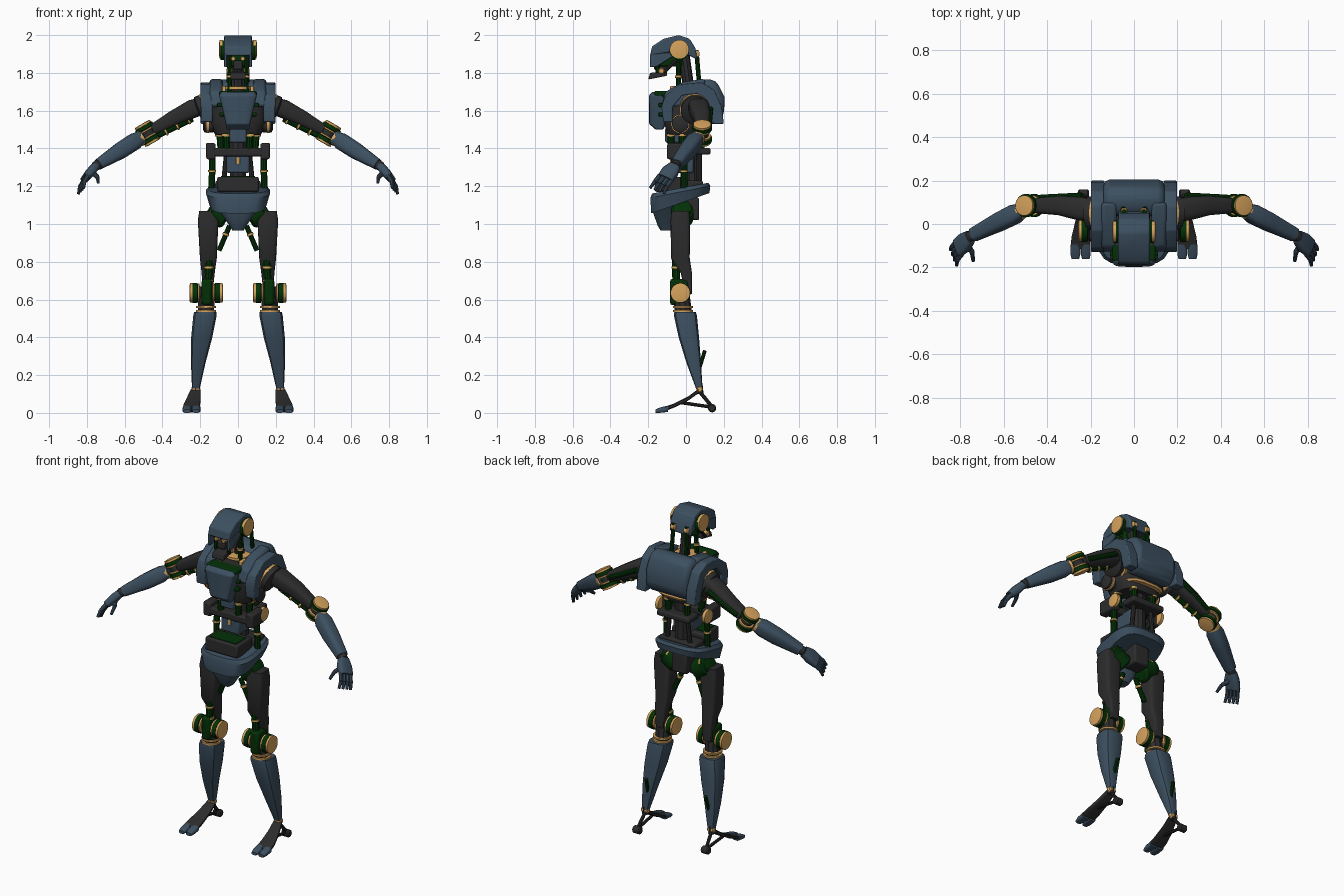
import bpy, bmesh, math
from mathutils import Vector

cube = bpy.data.objects.get("Cube")
if cube:
    bpy.data.objects.remove(cube, do_unlink=True)


def material(name, colour):
    mat = bpy.data.materials.new(name)
    mat.use_nodes = True
    mat.diffuse_color = (*colour, 1)
    shader = next(n for n in mat.node_tree.nodes if n.type == "BSDF_PRINCIPLED")
    shader.inputs["Base Color"].default_value = (*colour, 1)
    shader.inputs["Roughness"].default_value = 0.6
    return mat


SLATE = material("slate blue", (0.045, 0.078, 0.115))
CHARCOAL = material("charcoal", (0.026, 0.025, 0.025))
GREEN = material("dark green", (0.001, 0.03, 0.002))
GOLD = material("gold", (0.68, 0.37, 0.11))
parts = []


def finish(name, bm, mat, mirror=False, bevel=0):
    """Turn a bmesh into an object, with optional bevel and left/right mirror."""
    bmesh.ops.recalc_face_normals(bm, faces=bm.faces)
    mesh = bpy.data.meshes.new(name)
    bm.to_mesh(mesh)
    bm.free()
    mesh.materials.append(mat)
    obj = bpy.data.objects.new(name, mesh)
    bpy.context.collection.objects.link(obj)
    if bevel:
        mod = obj.modifiers.new("Bevel", "BEVEL")
        mod.width, mod.segments, mod.limit_method = bevel, 2, "ANGLE"
    if mirror:
        obj.modifiers.new("Mirror", "MIRROR").use_mirror_merge = False
    parts.append(obj)


def loft(name, mat, rings, mirror=False, sides=16, square=1.0, axis=None, bevel=0):
    """Skin rings of (x, y, z, half width, half depth, optional slope along y)."""
    along = Vector(axis) if axis else Vector(rings[-1][:3]) - Vector(rings[0][:3])
    along.normalize()
    hint = Vector((0, 1, 0)) if abs(along.y) < 0.9 else Vector((0, 0, 1))
    wide = along.cross(hint).normalized()
    deep = wide.cross(along)
    bm = bmesh.new()
    loops = []
    for x, y, z, a, b, *slope in rings:
        loop = []
        for i in range(sides):
            t = math.tau * (i + 0.5) / sides
            c, s = math.cos(t), math.sin(t)
            c, s = math.copysign(abs(c) ** square, c), math.copysign(abs(s) ** square, s)
            p = Vector((x, y, z)) + wide * (a * c) + deep * (b * s)
            p.z += (slope[0] if slope else 0) * (p.y - y)
            loop.append(bm.verts.new(p))
        loops.append(loop)
    for low, high in zip(loops, loops[1:]):
        for i in range(sides):
            j = (i + 1) % sides
            bm.faces.new((low[i], low[j], high[j], high[i]))
    bm.faces.new(loops[0])
    bm.faces.new(loops[-1])
    finish(name, bm, mat, mirror, bevel)


def rod(name, mat, start, end, radius, tip=None, mirror=True, sides=10):
    tip = tip or radius
    loft(name, mat, [(*start, radius, radius), (*end, tip, tip)], mirror, sides)


def drum(name, mat, centre, axis, radius, height, mirror=True):
    """Short cylinder with softly domed ends."""
    c, d = Vector(centre), Vector(axis).normalized() * height / 2
    steps = ((-1, 0.7), (-0.75, 1), (0.75, 1), (1, 0.7))
    loft(name, mat, [(*(c + d * k), radius * r, radius * r) for k, r in steps], mirror, 20)


def box(name, mat, centre, size, mirror=False, bevel=0.01):
    bm = bmesh.new()
    bmesh.ops.create_cube(bm, size=1)
    for v in bm.verts:
        v.co = Vector(c + s * k for c, s, k in zip(centre, size, v.co))
    finish(name, bm, mat, mirror, bevel)


def prism(name, mat, profile, x0, x1, mirror=False, bevel=0.01):
    """Extrude a side outline of (y, z) points from x0 to x1."""
    bm = bmesh.new()
    face = bm.faces.new([bm.verts.new((x0, y, z)) for y, z in profile])
    out = bmesh.ops.extrude_face_region(bm, geom=[face])
    for v in out["geom"]:
        if isinstance(v, bmesh.types.BMVert):
            v.co.x = x1
    finish(name, bm, mat, mirror, bevel)


# Head: helmet dome, cheek guards, ear discs
prism("helmet", SLATE, [(-.19, 1.89), (-.18, 1.94), (-.12, 1.98), (-.04, 2), (.02, 1.98),
      (.05, 1.93), (.06, 1.87), (.02, 1.89), (-.08, 1.91)], -.073, .073, bevel=.008)
prism("cheek_guard", SLATE, [(-.19, 1.9), (-.19, 1.83), (-.16, 1.83), (-.08, 1.88),
      (-.05, 1.91)], .058, .073, mirror=True, bevel=.004)
drum("ear_mount", GREEN, (.08, -.035, 1.92), (1, 0, 0), .052, .03)
drum("ear_disc", GOLD, (.09, -.035, 1.925), (1, 0, 0), .05, .02)

# Face mechanics and jaw
box("face_core", GREEN, (0, -.08, 1.87), (.1, .12, .07))
box("muzzle", CHARCOAL, (0, -.13, 1.84), (.05, .08, .05))
prism("jaw", CHARCOAL, [(-.2, 1.765), (-.19, 1.8), (-.1, 1.81), (-.1, 1.785)], -.04, .04,
      bevel=.005)
rod("jaw_strut", CHARCOAL, (.05, -.12, 1.8), (.05, -.05, 1.87), .009)
drum("eye", GOLD, (.025, -.165, 1.875), (0, 1, 0), .013, .03)
rod("cheek_piston", GREEN, (.045, -.15, 1.8), (.045, -.15, 1.9), .012)
drum("jaw_pivot", GOLD, (.045, -.13, 1.81), (1, 0, 0), .017, .03)

# Neck
rod("neck_column", CHARCOAL, (0, .02, 1.68), (0, -.01, 1.89), .03, mirror=False)
rod("neck_piston", GREEN, (.045, -.04, 1.7), (.04, -.04, 1.88), .013)
rod("rear_neck_piston", GREEN, (.05, .07, 1.74), (.045, .055, 1.92), .012)
drum("rear_neck_joint", GOLD, (.045, .055, 1.9), (1, 0, 0), .018, .03)
drum("neck_collar", GOLD, (.043, -.04, 1.78), (0, 0, 1), .018, .015)
drum("neck_ring", GOLD, (0, 0, 1.72), (0, 0, 1), .07, .02, mirror=False)
box("neck_clip", GOLD, (.075, -.06, 1.715), (.02, .05, .03), mirror=True, bevel=.004)

# Chest core, breastplate, collar and back shell
loft("chest_core", CHARCOAL, [(0, 0, 1.47, .12, .1), (0, 0, 1.54, .16, .12),
     (0, .01, 1.7, .14, .12)], square=.6)
loft("breastplate", SLATE, [(0, -.14, 1.5, .06, .02), (0, -.15, 1.53, .065, .045),
     (0, -.155, 1.68, .1, .042), (0, -.145, 1.7, .09, .035)], square=.4, bevel=.004)
box("breastplate_rim", GREEN, (0, -.13, 1.69), (.2, .08, .03))
prism("collar", SLATE, [(-.13, 1.62), (-.11, 1.7), (-.02, 1.75), (.1, 1.77), (.1, 1.62)],
      .08, .15, mirror=True, bevel=.015)
prism("back_shell", SLATE, [(.03, 1.73), (.09, 1.77), (.16, 1.76), (.205, 1.67),
      (.2, 1.57), (.15, 1.52), (.08, 1.55)], -.14, .14, bevel=.028)
loft("chest_lower_rim", GOLD, [(0, .02, 1.5, .12, .115), (0, .02, 1.512, .135, .12)],
     square=.6)
for z, half in ((1.58, .09), (1.63, .1)):
    box("rib_bar", GREEN, (0, -.13, z), (half * 2.2, .03, .02), bevel=.004)

# Shoulders
prism("shoulder_pad", SLATE, [(-.12, 1.54), (-.13, 1.62), (-.11, 1.68), (-.03, 1.74),
      (.08, 1.75), (.15, 1.71), (.19, 1.62), (.2, 1.53), (.14, 1.53), (.12, 1.62),
      (.06, 1.69), (-.02, 1.68), (-.07, 1.62), (-.07, 1.54)], .135, .198, mirror=True,
      bevel=.006)
drum("shoulder_ring", GOLD, (.165, .05, 1.61), (1, 0, -.4), .085, .03)
drum("shoulder_joint", CHARCOAL, (.18, .05, 1.61), (1, 0, -.4), .078, .07)
drum("chest_side_joint", CHARCOAL, (.155, -.03, 1.53), (1, 0, 0), .045, .06)
drum("chest_side_ring", GOLD, (.16, -.03, 1.53), (1, 0, 0), .05, .015)

# Arms
loft("upper_arm", CHARCOAL, [(.16, .06, 1.635, .045, .05), (.24, .07, 1.61, .05, .055),
     (.34, .085, 1.56, .042, .045), (.45, .085, 1.5, .03, .035)], mirror=True, square=.6)
rod("arm_piston", GREEN, (.24, .06, 1.555), (.43, .07, 1.465), .015)
rod("rear_arm_piston", GREEN, (.24, .13, 1.61), (.43, .12, 1.51), .015)
for x in (.26, .32, .38, .43):
    drum("arm_piston_collar", GOLD, (x, .065, 1.676 - x / 2), (.19, 0, -.1), .019, .012)
elbow, tilt = Vector((.478, .085, 1.48)), Vector((.5, 0, .86))
drum("elbow_core", CHARCOAL, elbow, tilt, .035, .1)
for side in (-1, 1):
    drum("elbow_ring", GOLD, elbow + tilt * .018 * side, tilt, .047, .01)
    drum("elbow_plate", GREEN, elbow + tilt * .035 * side, tilt, .053, .025)
    drum("elbow_cap", GOLD, elbow + tilt * .05 * side, tilt, .047, .018)
drum("forearm_ring", GOLD, (.52, .062, 1.452), (.24, -.12, -.15), .04, .02)
loft("forearm", SLATE, [(.51, .065, 1.46, .033, .033), (.55, .045, 1.435, .046, .045),
     (.62, .01, 1.39, .045, .043), (.74, -.05, 1.315, .029, .032)], mirror=True, square=.65)
drum("wrist", CHARCOAL, (.748, -.055, 1.31), (.24, -.12, -.16), .026, .03)

# Hands
loft("palm", SLATE, [(.755, -.06, 1.305, .022, .032), (.78, -.085, 1.275, .025, .046),
     (.81, -.11, 1.24, .02, .044)], mirror=True, square=.6)
spread = Vector((.33, .87, -.36))
for k in (-1.5, -.5, .5, 1.5):
    root = Vector((.805, -.108, 1.245)) + spread * k * .024
    bend = root + Vector((.02, -.026, -.034))
    end = bend + Vector((.006, -.02, -.036)) + spread * k * .004
    rod("finger_base", SLATE, root, bend, .012, .011, sides=8)
    rod("finger_tip", SLATE, bend, end, .011, .008, sides=8)
rod("thumb_base", SLATE, (.77, -.09, 1.27), (.745, -.13, 1.25), .015, .012)
rod("thumb_tip", SLATE, (.745, -.13, 1.25), (.74, -.17, 1.22), .011, .008)

# Abdomen and waist
rod("spine", CHARCOAL, (0, .03, 1.15), (0, .03, 1.5), .045, mirror=False)
box("belly_block", SLATE, (0, -.02, 1.32), (.12, .12, .1))
box("belly_clip", GOLD, (0, -.08, 1.335), (.02, .01, .035), bevel=.002)
box("upper_belly", SLATE, (0, -.07, 1.47), (.09, .08, .08))
for x, y in ((.065, -.08), (.1, -.02), (.07, .08)):
    rod("belly_piston", GREEN, (x * .9, y, 1.39), (x, y, 1.52), .019)
    drum("belly_piston_collar", GOLD, (x, y, 1.47), (0, 0, 1), .023, .015)
box("waist_bar", CHARCOAL, (0, -.06, 1.38), (.3, .08, .045))
box("rear_waist_bar", CHARCOAL, (0, .08, 1.385), (.22, .1, .035))
box("waist_end", CHARCOAL, (.143, -.04, 1.385), (.05, .12, .085), mirror=True)
drum("waist_disc", GOLD, (.158, .02, 1.39), (1, 0, 0), .04, .025)
rod("waist_piston", GREEN, (.14, -.01, 1.18), (.135, -.01, 1.35), .018)
rod("waist_shaft", CHARCOAL, (.08, .07, 1.18), (.06, .07, 1.38), .014)
drum("waist_piston_collar", GOLD, (.138, -.01, 1.28), (0, 0, 1), .022, .012)

# Pelvis
box("pelvis_box", CHARCOAL, (0, -.09, 1.21), (.22, .15, .08))
box("pelvis_panel", GREEN, (0, -.1, 1.25), (.18, .1, .008), bevel=.002)
box("rear_pelvis_box", CHARCOAL, (0, .04, 1.2), (.24, .1, .06))
loft("pelvis_ring", SLATE, [(0, -.03, 1.19, .155, .15, .19), (0, -.03, 1.17, .17, .16, .2),
     (0, -.03, 1.11, .15, .155, .35)], axis=(0, 0, 1), square=.6, sides=20)
loft("crotch_shield", SLATE, [(0, -.11, 1.12, .14, .07), (0, -.11, 1.06, .095, .065),
     (0, -.1, .99, .045, .05), (0, -.1, .965, .03, .035)], axis=(0, 0, 1), square=.6)
box("tail_block", CHARCOAL, (0, .02, 1.08), (.1, .1, .12))

# Hips
drum("hip_ball", GREEN, (.1, -.02, 1.05), (1, 0, .6), .06, .1)
drum("hip_ring", GOLD, (.125, -.02, 1.07), (1, 0, .6), .058, .014)
drum("hip_cap", GREEN, (.14, -.02, 1.078), (1, 0, .6), .05, .03)
rod("hip_piston", GREEN, (.045, -.04, .99), (.1, -.03, .86), .014)
drum("hip_piston_collar", GOLD, (.065, -.037, .945), (.05, 0, -.13), .018, .015)

# Thighs and knees
loft("thigh", CHARCOAL, [(.17, -.03, 1.07, .035, .047), (.158, -.03, 1.02, .055, .052),
     (.157, -.03, .82, .045, .05), (.158, .002, .74, .035, .03), (.16, .015, .63, .025, .018)],
     mirror=True, axis=(0, 0, 1), square=.35)
rod("thigh_piston", GREEN, (.15, -.055, .83), (.16, -.05, .66), .021)
for z in (.7, .77):
    drum("thigh_piston_collar", GOLD, (.155, -.052, z), (0, 0, 1), .025, .012)
box("knee_block", GREEN, (.165, -.035, .64), (.055, .1, .14), mirror=True, bevel=.015)
drum("knee_axle", CHARCOAL, (.168, -.03, .635), (1, 0, 0), .035, .15)
for x, outward in ((.108, -1), (.228, 1)):
    drum("knee_ring", GOLD, (x - outward * .02, -.03, .635), (1, 0, 0), .05, .012)
    drum("knee_drum", GREEN, (x, -.03, .635), (1, 0, 0), .054, .035)
    drum("knee_cap", GOLD, (x + outward * .018, -.03, .635), (1, 0, 0), .052, .022)
for z in (.54, .56):
    drum("shin_ring", GOLD, (.17, -.015, z), (0, 0, 1), .054, .013)
rod("shin_neck", CHARCOAL, (.17, -.01, .5), (.167, -.025, .62), .045)

# Shins
loft("shin", SLATE, [(.173, -.005, .535, .06, .058), (.175, -.003, .515, .063, .062),
     (.192, .015, .4, .057, .055), (.21, .04, .27, .04, .04), (.223, .07, .13, .021, .018)],
     mirror=True, axis=(0, 0, 1), square=.55, sides=12)
rod("calf_piston", GREEN, (.21, .06, .2), (.2, .1, .33), .01)

# Feet
drum("ankle", GOLD, (.224, .072, .125), (1, 0, 0), .017, .045)
rod("ankle_fork", CHARCOAL, (.224, .07, .15), (.224, .075, .1), .018)
loft("instep", CHARCOAL, [(.225, .065, .115, .027, .012), (.235, .01, .075, .036, .011),
     (.244, -.06, .04, .044, .011), (.247, -.115, .02, .046, .012)],
     mirror=True, axis=(0, -1, 0), square=.4)
for x in (.222, .27):
    loft("toe", SLATE, [(x, -.095, .022, .023, .017), (x, -.14, .014, .023, .014),
         (x, -.162, .009, .017, .009)], mirror=True, axis=(0, -1, 0), square=.6)
rod("heel_strut", CHARCOAL, (.224, .07, .115), (.232, .14, .03), .01)
rod("sole_strut", CHARCOAL, (.24, -.03, .055), (.232, .14, .03), .009)
drum("heel", CHARCOAL, (.232, .138, .025), (1, 0, 0), .022, .05)

# Smooth shading with sharp edges kept
bpy.ops.object.select_all(action="DESELECT")
for obj in parts:
    obj.select_set(True)
bpy.context.view_layer.objects.active = parts[0]
bpy.ops.object.shade_smooth_by_angle(angle=math.radians(35))
